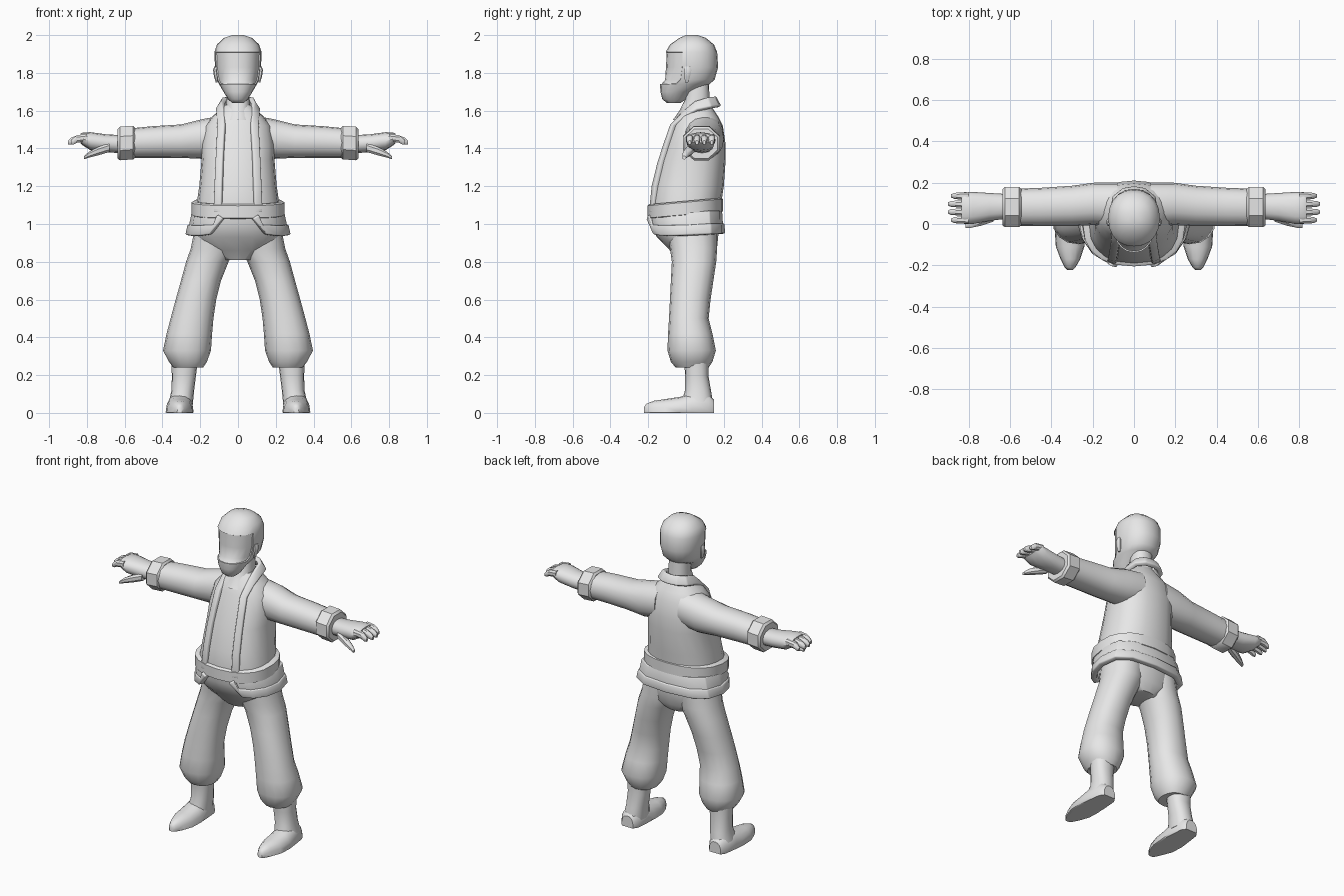
import bpy, bmesh, math

grey = bpy.data.materials.new("plain_grey")
grey.diffuse_color = (0.8, 0.8, 0.8, 1)


def finish(name, bm, mirror=False):
    bmesh.ops.recalc_face_normals(bm, faces=bm.faces)
    me = bpy.data.meshes.new(name)
    bm.to_mesh(me)
    bm.free()
    me.materials.append(grey)
    ob = bpy.data.objects.new(name, me)
    bpy.context.collection.objects.link(ob)
    if mirror:
        m = ob.modifiers.new("mirror", 'MIRROR')
        m.use_mirror_merge = False
    return ob


def loft_bm(rings, axis='z', n=16, power=2.3, tilt=0.0):
    """Rings are (position, a0, a1, b0, b1) with a rounded outline inside each box."""
    bm = bmesh.new()
    loops = []
    for t, a0, a1, b0, b1 in rings:
        loop = []
        for i in range(n):
            ang = 2 * math.pi * (i + (0.5 if n == 8 else 0)) / n
            c, s = math.cos(ang), math.sin(ang)
            ca = math.copysign(abs(c) ** (2 / power), c)
            sa = math.copysign(abs(s) ** (2 / power), s)
            a = (a0 + a1) / 2 + ca * (a1 - a0) / 2
            b = (b0 + b1) / 2 + sa * (b1 - b0) / 2
            co = {'z': (a, b, t + tilt * b), 'x': (t, a, b), 'y': (a, t, b)}[axis]
            loop.append(bm.verts.new((co[0], co[1], max(co[2], 0))))
        loops.append(loop)
    for p, q in zip(loops, loops[1:]):
        for i in range(n):
            j = (i + 1) % n
            bm.faces.new((p[i], p[j], q[j], q[i]))
    bm.faces.new(loops[0])
    bm.faces.new(loops[-1])
    return bm


def loft(name, rings, mirror=False, **kw):
    return finish(name, loft_bm(rings, **kw), mirror)


def band(name, edge_a, edge_b, thick):
    """Cloth strip between two half edges, continued on the other side of x = 0."""
    full = [e + [(-x, y, z) for x, y, z in reversed(e[:-1])] for e in (edge_a, edge_b)]
    bm = bmesh.new()
    va, vb = [[bm.verts.new(p) for p in e] for e in full]
    for i in range(len(va) - 1):
        bm.faces.new((va[i], va[i + 1], vb[i + 1], vb[i]))
    ob = finish(name, bm)
    s = ob.modifiers.new("thickness", 'SOLIDIFY')
    s.thickness = thick
    s.offset = 0
    b = ob.modifiers.new("soft_edge", 'BEVEL')
    b.width = thick * 0.25
    b.segments = 2
    return ob


# Torso, from collar down to the seat of the trousers: z, half width, front, back
BODY = [(1.63, .07, -.01, .13), (1.57, .135, -.05, .17), (1.52, .175, -.075, .195),
        (1.42, .195, -.11, .21), (1.34, .193, -.14, .21), (1.2, .205, -.175, .2),
        (1.1, .22, -.19, .185), (1.0, .225, -.185, .178), (.93, .22, -.155, .17),
        (.86, .19, -.085, .163), (.81, .09, -.05, .13)]
loft("torso", [(z, -r, r, f, b) for z, r, f, b in BODY], n=20, power=2.35)


def front_y(x, z):
    """Front surface of the torso at a given x and z."""
    for (z1, r1, f1, b1), (z0, r0, f0, b0) in zip(BODY, BODY[1:]):
        if z0 <= z <= z1:
            k = (z - z0) / (z1 - z0)
            r, f, b = r0 + k * (r1 - r0), f0 + k * (f1 - f0), b0 + k * (b1 - b0)
            return (f + b) / 2 - (b - f) / 2 * (1 - min(abs(x) / r, 1) ** 2.35) ** (1 / 2.35)


# Jacket lapels running up and around the back of the neck
heights = [1.06, 1.2, 1.32, 1.42, 1.52]
inner = [(x, front_y(x, z) - .006, z) for x, z in zip([.085, .082, .078, .073, .067], heights)]
outer = [(x, front_y(x, z) - .006, z) for x, z in zip([.128, .122, .117, .112, .107], heights)]
inner += [(.07, 0, 1.60), (.078, .05, 1.645), (.07, .11, 1.665), (.04, .14, 1.67), (0, .147, 1.67)]
outer += [(.108, .005, 1.57), (.108, .06, 1.60), (.095, .13, 1.615), (.05, .165, 1.62), (0, .173, 1.62)]
band("lapel_and_collar", inner, outer, .028)

# Belt
loft("belt", [(1.045, -.235, .235, -.195, .185), (1.05, -.247, .247, -.205, .195),
              (1.115, -.247, .247, -.205, .195), (1.122, -.235, .235, -.195, .185)],
     n=20, power=2.35, tilt=.09)

# Jacket skirt, open at the front, with a thick hem
top = [(.10, -.18, 1.06), (.17, -.15, 1.06), (.22, -.08, 1.06), (.236, .03, 1.06),
       (.215, .12, 1.07), (.14, .17, 1.07), (0, .182, 1.07)]
low = [(.145, -.16, .945), (.195, -.125, .938), (.24, -.06, .937), (.262, .02, .94),
       (.24, .125, .945), (.16, .175, .948), (0, .19, .948)]
mid = [tuple(p + (q - p) * .55 for p, q in zip(a, b)) for a, b in zip(top, low)]
band("jacket_skirt", top, low, .018)
band("jacket_hem", [(.105, -.19, 1.05)] + mid, [(.075, -.195, 1.03)] + low, .034)

# Neck
loft("neck", [(1.77, -.06, .06, .01, .12), (1.66, -.062, .062, -.005, .125),
              (1.60, -.066, .066, -.035, .13), (1.55, -.08, .08, -.07, .14)])

# Head with a sunken face framed by hair and beard
HEAD = [(1.64, .03, -.10, -.03), (1.66, .052, -.125, -.0), (1.70, .077, -.135, .03),
        (1.74, .1, -.138, .125), (1.765, .112, -.116, .152), (1.83, .122, -.112, .17),
        (1.91, .125, -.108, .165), (1.95, .112, -.085, .148), (1.985, .075, -.035, .105),
        (2.0, .03, .0, .062)]
bm = loft_bm([(z, -r, r, f, b) for z, r, f, b in HEAD], n=20, power=2.2)
face = [f for f in bm.faces
        if 1.74 < f.calc_center_median().z < 1.91 and f.calc_center_median().y < -.03]
bmesh.ops.recalc_face_normals(bm, faces=bm.faces)
bmesh.ops.inset_region(bm, faces=face, thickness=.003, depth=-.006)
finish("head", bm)
loft("ear", [(1.75, .108, .118, -.005, .012), (1.78, .105, .128, -.01, .022),
             (1.815, .11, .133, -.012, .03), (1.835, .115, .126, -.005, .02)], True, n=8)

# Sleeves and cuffs
loft("sleeve", [(.08, -.02, .2, 1.36, 1.575), (.19, -.005, .2, 1.345, 1.555),
                (.3, -.01, .185, 1.35, 1.527), (.45, -.01, .175, 1.35, 1.518),
                (.58, -.01, .17, 1.35, 1.505)], True, axis='x', power=2.2)
loft("cuff", [(.545, -.012, .175, 1.345, 1.515), (.555, -.023, .187, 1.335, 1.527),
              (.625, -.023, .187, 1.33, 1.523), (.637, -.012, .175, 1.34, 1.51)],
     True, axis='x', n=8, power=2)

# Hands
loft("palm", [(.62, .025, .145, 1.375, 1.47), (.7, .015, .15, 1.38, 1.475),
              (.78, .0, .155, 1.39, 1.486), (.82, .0, .155, 1.415, 1.485),
              (.835, .01, .148, 1.43, 1.478)], True, axis='x', n=12)
for i, tip in enumerate((.885, .9, .9, .885)):
    y = .019 + i * .039
    loft("finger", [(.80, y - .019, y + .019, 1.435, 1.478), (.85, y - .018, y + .018, 1.43, 1.472),
                    (tip - .015, y - .015, y + .015, 1.42, 1.458),
                    (tip, y - .008, y + .008, 1.42, 1.442)], True, axis='x', n=8)
loft("thumb", [(.68, .01, .06, 1.38, 1.43), (.74, -.01, .04, 1.362, 1.41),
               (.79, -.02, .015, 1.35, 1.383), (.815, -.02, .0, 1.342, 1.36)],
     True, axis='x', n=8)

# Baggy trouser legs
loft("trouser_leg", [(.97, .01, .23, -.10, .165), (.87, .012, .25, -.085, .165),
                     (.8, .05, .275, -.075, .16), (.7, .09, .302, -.08, .145),
                     (.6, .115, .33, -.085, .13), (.5, .13, .357, -.09, .12),
                     (.42, .137, .378, -.095, .14), (.33, .143, .397, -.098, .158),
                     (.27, .165, .365, -.08, .14), (.24, .185, .343, -.055, .12)],
     True, power=2.2)

# Boots
loft("boot_shaft", [(.28, .212, .355, -.01, .12), (.2, .222, .35, -.005, .118),
                    (.12, .232, .352, -.005, .132), (.04, .24, .37, -.03, .145)], True)
loft("boot_foot", [(.148, .265, .345, -.05, .07), (.12, .245, .365, -.07, .1),
                   (.03, .237, .378, -.08, .105), (-.03, .235, .383, -.08, .085),
                   (-.11, .24, .378, -.07, .073), (-.17, .26, .355, -.06, .064),
                   (-.21, .283, .335, -.04, .048), (-.222, .297, .322, -.02, .03)],
     True, axis='y')

# Smooth shading with crisp edges
for ob in bpy.data.objects:
    ob.select_set(True)
    bpy.context.view_layer.objects.active = ob
bpy.ops.object.shade_smooth_by_angle(angle=math.radians(40))
